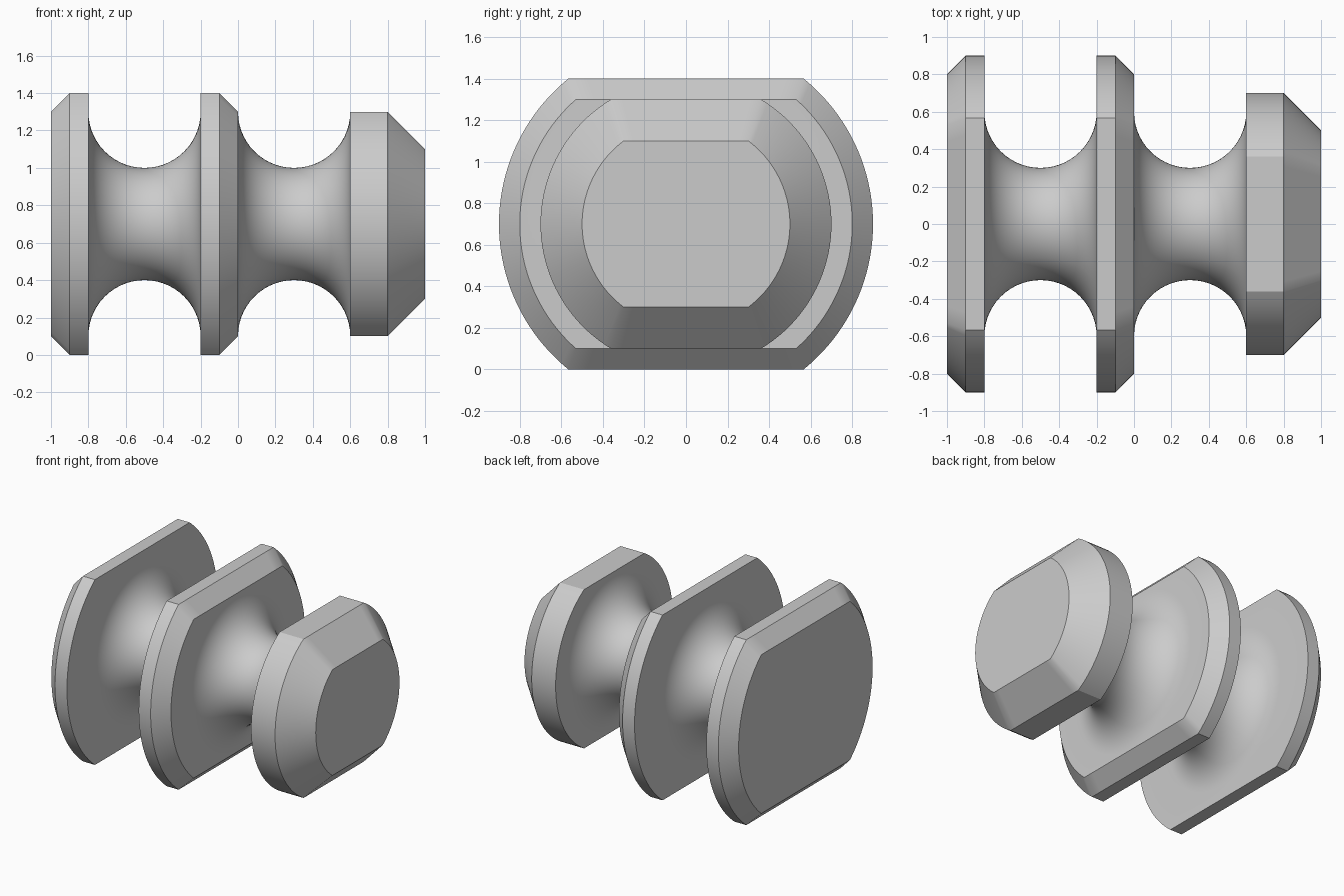
import bpy, bmesh, math

if "Cube" in bpy.data.objects:
    bpy.data.objects.remove(bpy.data.objects["Cube"])

AXIS_Z = 0.7
ARC, FLAT = 20, 8      # steps per quarter: round side, then flat top
NECK_STEPS = 28


def ring(x, r, h):
    """Circle of radius r around the x axis, cut flat at +-h above and below."""
    corner = math.asin(h / r) if h < r else math.radians(53)
    quarter = [corner * i / ARC for i in range(ARC)]
    quarter += [corner + (math.pi / 2 - corner) * i / FLAT for i in range(FLAT + 1)]
    half = quarter + [math.pi - a for a in reversed(quarter[:-1])]
    angles = half[:-1] + [a + math.pi for a in half[:-1]]
    points = []
    for a in angles:
        s = abs(math.sin(a))
        d = min(r, h / s) if s > 1e-6 else r
        points.append((x, d * math.cos(a), AXIS_Z + d * math.sin(a)))
    return points


def neck(centre):
    """Rings of a waist with a semicircular groove profile."""
    out = []
    for i in range(NECK_STEPS + 1):
        t = math.pi * i / NECK_STEPS
        r = 0.6 - 0.3 * math.sin(t)
        out.append((centre - 0.3 * math.cos(t), r, r))
    return out


# Sections along the axis: (x, radius, half height of the flats)
sections = [(-1.0, 0.8, 0.6), (-0.9, 0.9, 0.7), (-0.8, 0.9, 0.7)]    # end flange
sections += neck(-0.5)
sections += [(-0.2, 0.9, 0.7), (-0.1, 0.9, 0.7), (0.0, 0.8, 0.6)]    # middle flange
sections += neck(0.3)
sections += [(0.6, 0.7, 0.6), (0.8, 0.7, 0.6), (1.0, 0.5, 0.4)]      # tapered head

bm = bmesh.new()
loops = [[bm.verts.new(p) for p in ring(*s)] for s in sections]
n = len(loops[0])
for a, b in zip(loops, loops[1:]):
    for i in range(n):
        j = (i + 1) % n
        bm.faces.new((a[i], a[j], b[j], b[i]))
bm.faces.new(loops[0])
bm.faces.new(loops[-1])
bmesh.ops.remove_doubles(bm, verts=bm.verts, dist=1e-5)
bmesh.ops.recalc_face_normals(bm, faces=bm.faces)

mesh = bpy.data.meshes.new("flanged_spool")
bm.to_mesh(mesh)
bm.free()
spool = bpy.data.objects.new("flanged_spool", mesh)
bpy.context.collection.objects.link(spool)

grey = bpy.data.materials.new("light grey")
grey.diffuse_color = (0.6, 0.6, 0.6, 1)
grey.use_nodes = True
grey.node_tree.nodes["Principled BSDF"].inputs["Base Color"].default_value = grey.diffuse_color
mesh.materials.append(grey)

# Smooth rounds, crisp edges
bpy.context.view_layer.objects.active = spool
spool.select_set(True)
bpy.ops.object.shade_smooth_by_angle(angle=math.radians(30))
